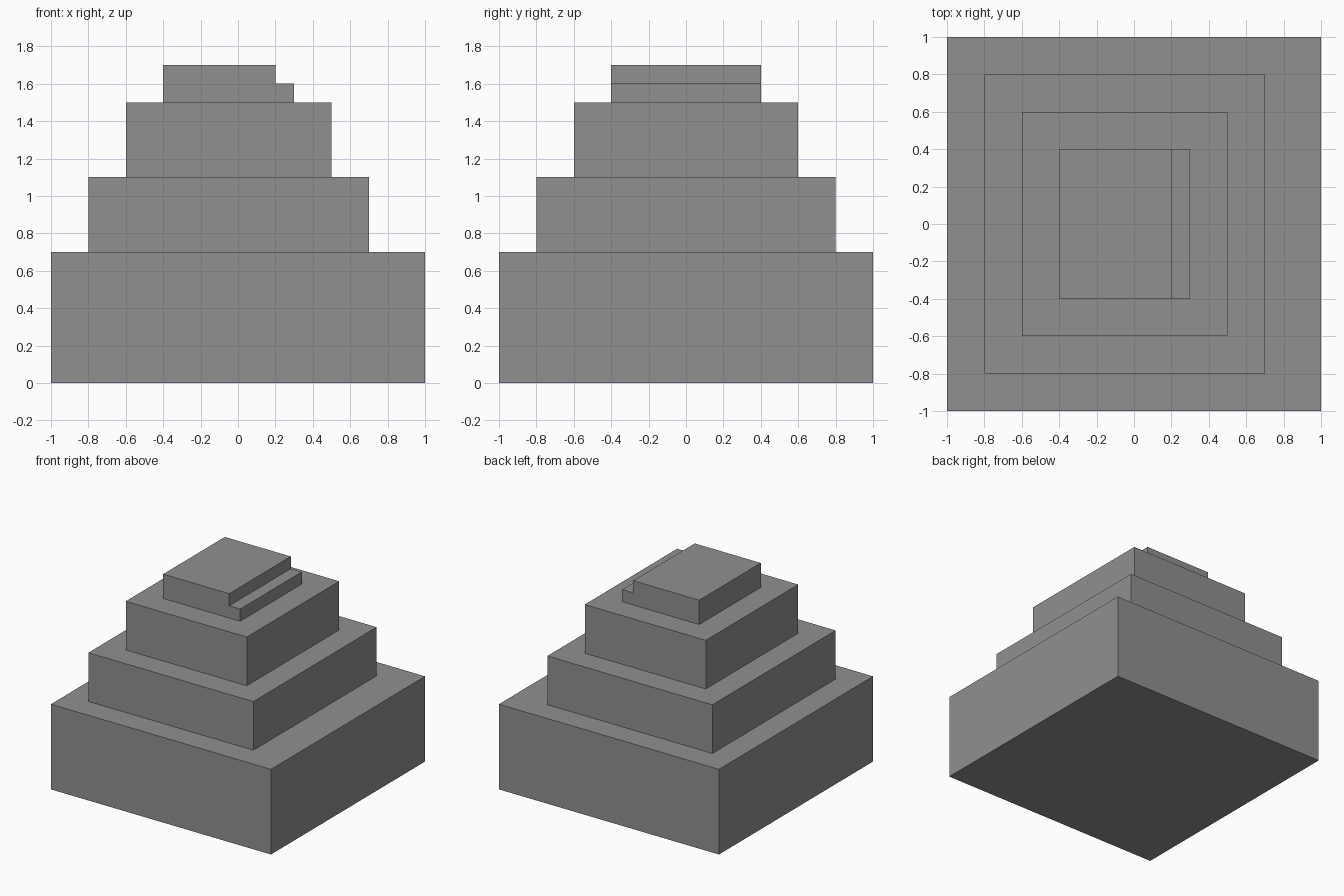
import bpy
import bmesh

if "Cube" in bpy.data.objects:
    bpy.data.objects.remove(bpy.data.objects["Cube"])

grey = bpy.data.materials.new("stone grey")
grey.diffuse_color = (0.28, 0.28, 0.28, 1.0)
grey.use_nodes = True
grey.node_tree.nodes["Principled BSDF"].inputs["Base Color"].default_value = grey.diffuse_color


def extrude_profile(name, profile, half_depth):
    """Extrude an x-z outline from -half_depth to +half_depth along y."""
    bm = bmesh.new()
    face = bm.faces.new([bm.verts.new((x, -half_depth, z)) for x, z in profile])
    moved = bmesh.ops.extrude_face_region(bm, geom=[face])["geom"]
    verts = [g for g in moved if isinstance(g, bmesh.types.BMVert)]
    bmesh.ops.translate(bm, vec=(0, 2 * half_depth, 0), verts=verts)
    bmesh.ops.recalc_face_normals(bm, faces=bm.faces)
    mesh = bpy.data.meshes.new(name)
    bm.to_mesh(mesh)
    bm.free()
    mesh.materials.append(grey)
    bpy.context.collection.objects.link(bpy.data.objects.new(name, mesh))


# Stacked tiers: name, x min, x max, half depth, z bottom, z top
for name, x0, x1, d, z0, z1 in [
    ("base_tier", -1.0, 1.0, 1.0, 0.0, 0.7),
    ("lower_tier", -0.8, 0.7, 0.8, 0.7, 1.1),
    ("upper_tier", -0.6, 0.5, 0.6, 1.1, 1.5),
]:
    extrude_profile(name, [(x0, z0), (x1, z0), (x1, z1), (x0, z1)], d)

# Top block with a small step along its right side
extrude_profile("stepped_cap", [(-0.4, 1.5), (0.3, 1.5), (0.3, 1.6),
                                (0.2, 1.6), (0.2, 1.7), (-0.4, 1.7)], 0.4)
